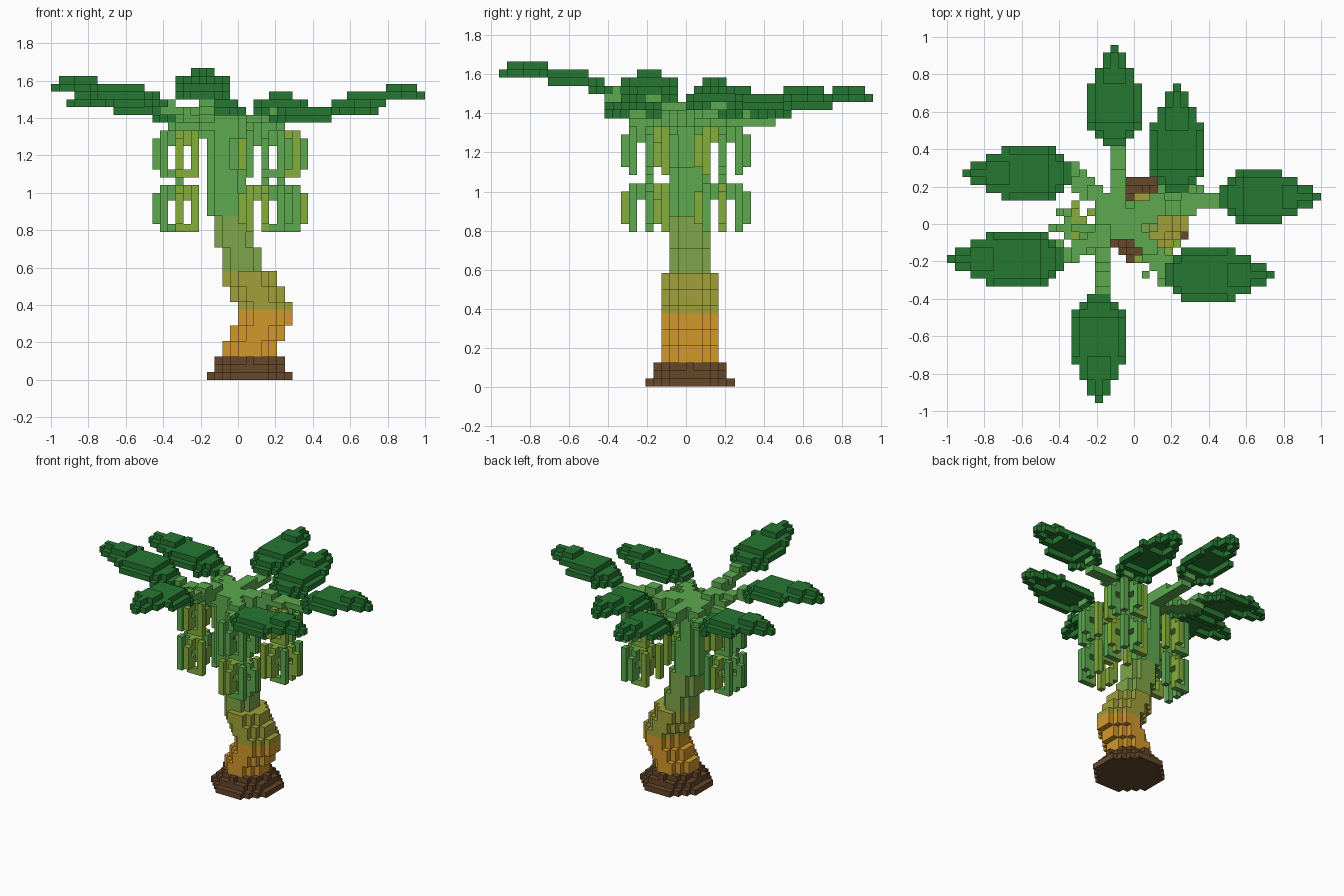
import bpy, math

if "Cube" in bpy.data.objects:
    bpy.data.objects.remove(bpy.data.objects["Cube"])

U = 1 / 24                      # voxel size
vox = {}                        # (i, j, k) -> (part name, material index)


def lin(h):
    c = [int(h[n:n + 2], 16) / 255 for n in (0, 2, 4)]
    return [v / 12.92 if v <= 0.04045 else ((v + 0.055) / 1.055) ** 2.4 for v in c] + [1]


mats = []
for name, col in [("soil brown", "66472A"), ("orange bark", "D3992C"), ("olive bark", "A0A03A"),
                  ("green bark", "7DA64A"), ("fresh green", "5CAA4F"),
                  ("ripening green", "86AE3C"), ("leaf green", "267832")]:
    m = bpy.data.materials.new(name)
    m.diffuse_color = lin(col)
    m.use_nodes = True
    m.node_tree.nodes["Principled BSDF"].inputs["Base Color"].default_value = m.diffuse_color
    mats.append(m)
BROWN, ORANGE, OLIVE, GREENBARK, FRESH, RIPE, LEAF = range(7)


def put(part, i, j, k, mat):
    vox.setdefault((i, j, k), (part, mat))


def disc(part, cx, cy, r, k, mat):
    for i in range(-12, 13):
        for j in range(-12, 13):
            if math.hypot(i + .5 - cx, j + .5 - cy) < r:
                put(part, i, j, k, mat)


def line(part, a, b, mat, wide=1, tall=1):
    n = max(1, int(max(abs(q - p) for p, q in zip(a, b))) * 2)
    for s in range(n + 1):
        p = [math.floor(x + (y - x) * s / n + .01) for x, y in zip(a, b)]
        for d in range(wide * wide * tall):
            put(part, p[0] + d % wide, p[1] + d // wide % wide, p[2] + d // wide ** 2, mat)


# Root mound
for k, r in enumerate((5.55, 4.6, 4.1)):
    disc("root_mound", 1.5, .5, r, k, BROWN)

# Winding trunk: (first layer, end layer, centre x, radius)
for k0, k1, cx, r in [(3, 5, 1.5, 3.5), (5, 7, 2.5, 3.5), (7, 10, 3.5, 3.5), (10, 12, 2.5, 3.5),
                      (12, 14, 1.5, 3.5), (14, 17, .5, 2.5), (17, 21, -.5, 2.5), (21, 27, -1.5, 2.5),
                      (27, 34, -2, 2.5)]:
    for k in range(k0, k1):
        mat = ORANGE if k < 9 else OLIVE if k < 14 else GREENBARK if k < 21 else FRESH
        disc("trunk", cx, .5, r, k, mat)


# Leaves: inverted trays rising to the tip in three steps, on slanted stalks
def leaf(name, axis, c, start, tip, top):
    sgn = 1 if tip > start else -1
    n = abs(tip - start)

    def half(s):
        if s < 0 or s > n:
            return -1
        if s < 2:
            return 1 + s
        return 3 if s <= .58 * n else max(0, min(3, math.ceil((n - s) / 2)))

    for s in range(n + 1):
        base = max(33, top - 2 + (s >= .2 * n) + (s >= .6 * n))
        for d in range(-half(s), half(s) + 1):
            inner = abs(d) < min(half(s), half(s + 1) + 1, half(s - 1) + 1) and 0 < s < n
            inner = inner and (abs(d) < 2 or s < .6 * n)
            a, b = start + sgn * s, c + d
            p = (a, b) if axis == "x" else (b, a)
            put(name + "_leaf", *p, base + inner, LEAF)
    z = max(33, top - 2)
    end = (start, c, z) if axis == "x" else (c, start, z)
    root = (-2, 0, 32) if axis == "x" else (max(-5, min(-1, c)), 0, 32)
    mid = [r + (e - r) * .5 for r, e in zip(root, end)]
    line(name + "_stalk", root, mid, FRESH, 2, 2)
    line(name + "_stalk", mid, end, FRESH, 2, 1)


for spec in [("north", "y", -3, 10, 22, 35), ("northeast", "y", 5, 4, 17, 35),
             ("east", "x", 3, 11, 23, 36), ("southeast", "x", -7, 4, 17, 34),
             ("south", "y", -5, -10, -23, 38), ("southwest", "x", -5, -10, -24, 37),
             ("northwest", "x", 6, -9, -22, 35)]:
    leaf(*spec)


# Fruit bunches: central stem with two tiers of C-shaped fingers in eight directions
DIRS = [(1, 0), (1, 1), (0, 1), (-1, 1), (-1, 0), (-1, -1), (0, -1), (1, -1)]


def bunch(name, cx, cy, skip, ripe_upper, ripe_lower):
    line(name, (-2, 0, 31), (cx, cy, 31), FRESH, 1, 2)
    line(name, (cx, cy, 31), (cx, cy, 21), FRESH)
    for low, ripe in ((26, ripe_upper), (19, ripe_lower)):
        for f, (dx, dy) in enumerate(DIRS):
            if f in skip:
                continue
            mat = RIPE if f in ripe else FRESH
            # (distance from stem, bottom, top) of each upright piece of the finger
            pieces = ((1, 4, 5), (2, 0, 5)) if dx and dy else ((1, 4, 5), (2, 0, 1), (2, 4, 5), (3, 1, 4))
            for r, z0, z1 in pieces:
                for z in range(low + z0, low + z1 + 1):
                    put(name, cx + r * dx, cy + r * dy, z, mat)
            if not (dx and dy):                 # thick belly
                put(name, cx + 2 * dx, cy + 2 * dy, low + 2, mat)
            elif (f // 2) % 2:                  # hooked tip
                put(name, cx + dx, cy + 2 * dy, low, mat)


bunch("left_fruit_bunch", -8, -1, (0,), (1, 2, 6, 7), (2, 6, 7))
bunch("front_fruit_bunch", 3, -5, (2, 3), (1, 4), (1, 4, 5, 6))
bunch("back_fruit_bunch", 5, 4, (4,), (3, 6, 7), (0, 3, 5, 6))

# Turn the voxels into one mesh per part, keeping only exposed faces
FACES = [((1, 0, 0), ((1, 0, 0), (1, 1, 0), (1, 1, 1), (1, 0, 1))),
         ((-1, 0, 0), ((0, 0, 0), (0, 0, 1), (0, 1, 1), (0, 1, 0))),
         ((0, 1, 0), ((0, 1, 0), (0, 1, 1), (1, 1, 1), (1, 1, 0))),
         ((0, -1, 0), ((0, 0, 0), (1, 0, 0), (1, 0, 1), (0, 0, 1))),
         ((0, 0, 1), ((0, 0, 1), (1, 0, 1), (1, 1, 1), (0, 1, 1))),
         ((0, 0, -1), ((0, 0, 0), (0, 1, 0), (1, 1, 0), (1, 0, 0)))]
for part in sorted({p for p, _ in vox.values()}):
    verts, faces, idx = {}, [], []
    for (i, j, k), (p, mat) in vox.items():
        if p != part:
            continue
        for (a, b, c), quad in FACES:
            if (i + a, j + b, k + c) not in vox:
                faces.append([verts.setdefault((i + x, j + y, k + z), len(verts)) for x, y, z in quad])
                idx.append(mat)
    used = sorted(set(idx))
    me = bpy.data.meshes.new(part)
    me.from_pydata([(x * U, y * U, z * U) for x, y, z in verts], [], faces)
    for m in used:
        me.materials.append(mats[m])
    for poly, m in zip(me.polygons, idx):
        poly.material_index = used.index(m)
    bpy.context.collection.objects.link(bpy.data.objects.new(part, me))
